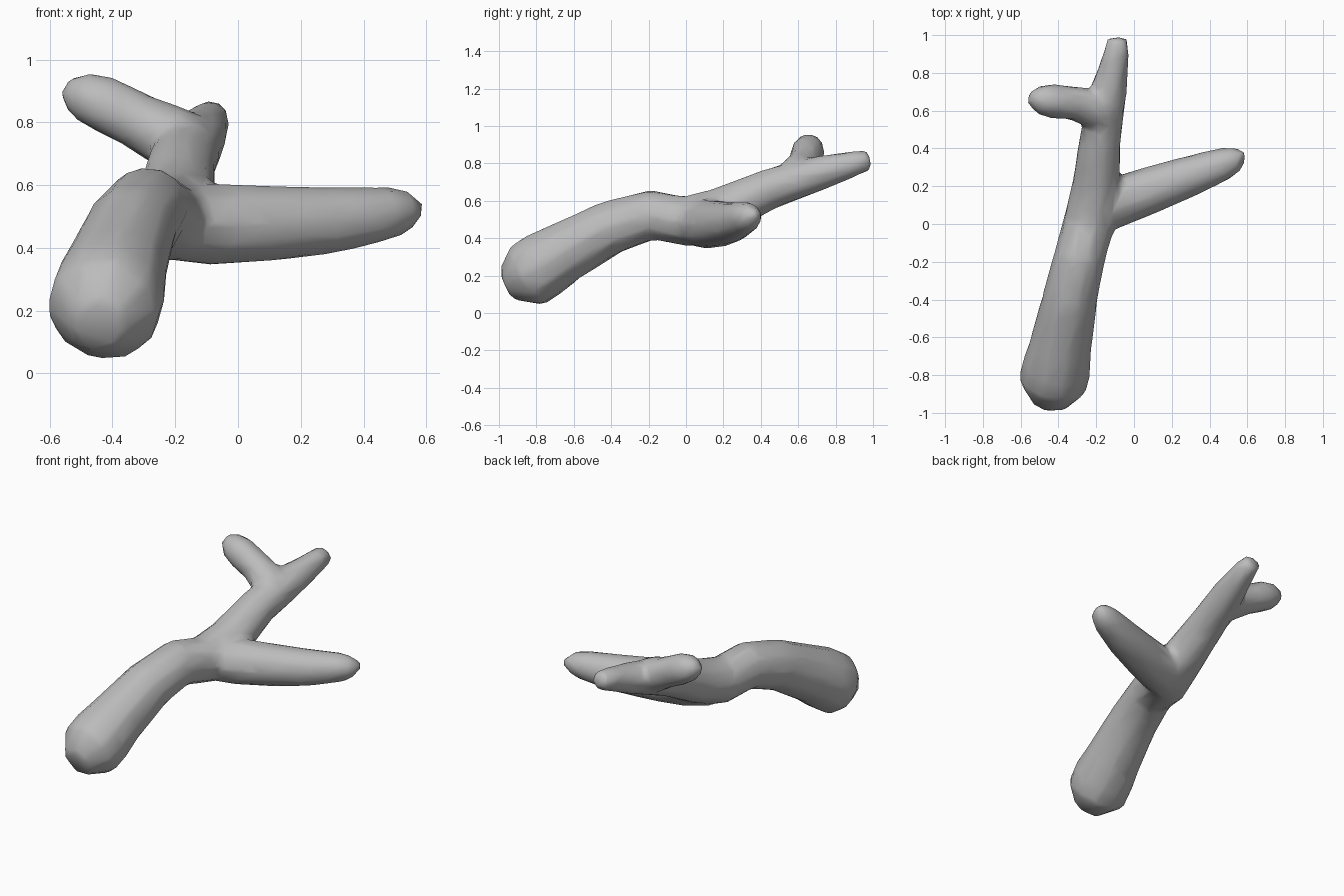
import bpy, bmesh, math
from mathutils import Vector

cube = bpy.data.objects.get("Cube")
if cube:
    bpy.data.objects.remove(cube, do_unlink=True)

SIDES = 10

# Each limb is a path of (x, y, z, radius), including its rounded ends
LIMBS = {
    "trunk": [(-.45, -.96, .15, .09), (-.43, -.85, .20, .185), (-.41, -.76, .26, .185),
              (-.39, -.65, .325, .168), (-.34, -.40, .46, .148), (-.29, -.18, .525, .138),
              (-.24, 0, .49, .138), (-.20, .20, .55, .13), (-.18, .45, .665, .112),
              (-.13, .72, .75, .096), (-.09, .92, .805, .067), (-.088, .985, .82, .056)],
    "long_branch": [(-.22, .06, .48, .125), (-.08, .12, .475, .135), (.10, .185, .478, .125),
                    (.30, .255, .488, .11), (.48, .32, .512, .088), (.535, .345, .52, .07),
                    (.59, .38, .53, .02)],
    "short_branch": [(-.14, .58, .72, .10), (-.22, .61, .755, .105), (-.32, .64, .805, .092),
                     (-.43, .65, .86, .093), (-.50, .66, .888, .08), (-.555, .67, .905, .035)],
}


def tube(bm, path):
    """Loft rings along a path and cap both ends."""
    pts = [Vector(p[:3]) for p in path]
    rings = []
    for i, p in enumerate(pts):
        axis = (pts[min(i + 1, len(pts) - 1)] - pts[max(i - 1, 0)]).normalized()
        side = axis.cross(Vector((0, 0, 1))).normalized()
        up = side.cross(axis)
        ring = []
        for k in range(SIDES):
            a = math.tau * k / SIDES
            ring.append(bm.verts.new(p + path[i][3] * (math.cos(a) * side + math.sin(a) * up)))
        rings.append(ring)
    for a, b in zip(rings, rings[1:]):
        for k in range(SIDES):
            n = (k + 1) % SIDES
            bm.faces.new((a[k], a[n], b[n], b[k]))
    bm.faces.new(rings[0][::-1])
    bm.faces.new(rings[-1])


# Limbs gathered into one mesh
bm = bmesh.new()
for path in LIMBS.values():
    tube(bm, path)
bmesh.ops.recalc_face_normals(bm, faces=bm.faces)
mesh = bpy.data.meshes.new("forked_branch")
bm.to_mesh(mesh)
bm.free()
branch = bpy.data.objects.new("forked_branch", mesh)
bpy.context.collection.objects.link(branch)

# Grey surface
mat = bpy.data.materials.new("plain_grey")
mat.use_nodes = True
colour = (.5, .5, .5, 1)
mat.diffuse_color = colour
mat.node_tree.nodes["Principled BSDF"].inputs["Base Color"].default_value = colour
mesh.materials.append(mat)

# Fuse the limbs, soften the forks, then reduce to a low-poly skin
fuse = branch.modifiers.new("fuse", "REMESH")
fuse.mode = "VOXEL"
fuse.voxel_size = .02
fuse.use_smooth_shade = True
soften = branch.modifiers.new("soften", "SMOOTH")
soften.factor = .5
soften.iterations = 8
reduce = branch.modifiers.new("reduce", "DECIMATE")
reduce.ratio = .07
